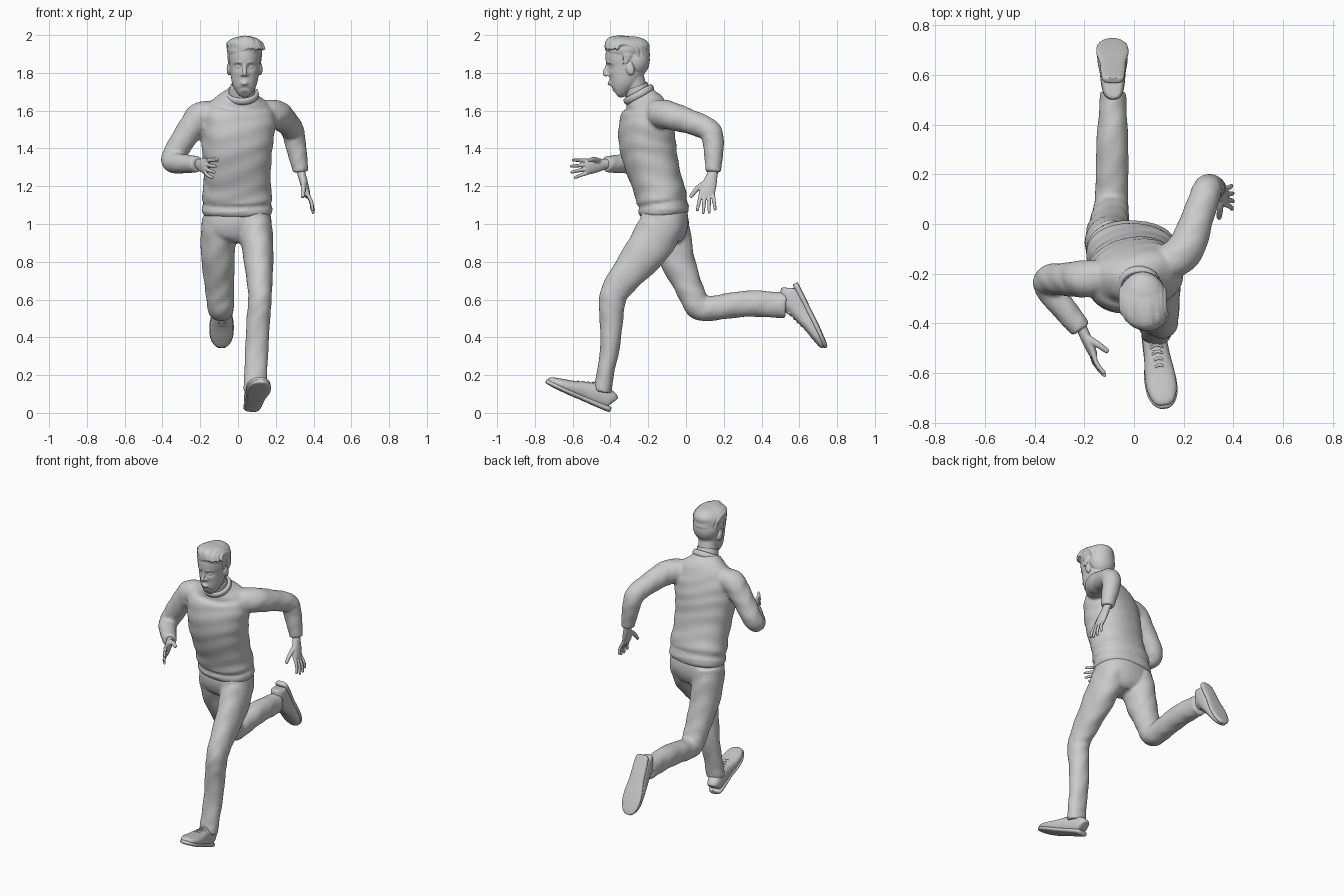
import bpy, bmesh, math, random
from mathutils import Vector, Matrix

random.seed(4)


def spline(pts, n):
    """Catmull-Rom resampling of (x, y, z, half width, half depth, yaw) points."""
    v = []
    for p in pts:
        p = list(p)
        if len(p) == 4:
            p.append(p[3])
        if len(p) == 5:
            p.append(0)
        v.append(Vector(p))
    P, out = [v[0]] + v + [v[-1]], []
    for i in range(len(v) - 1):
        a, b, c, d = P[i:i + 4]
        for k in range(n):
            t = k / n
            out.append(b + (c - a + (2 * a - 5 * b + 4 * c - d + (3 * (b - c) + d - a) * t) * t) * (t * 0.5))
    return out + [v[-1]]


def tube(bm, pts, ref=(1, 0, 0), n=5, seg=24, power=1.0, fold=0.0, freq=1.1):
    """Closed elliptical loft along a path; fold adds soft cloth wrinkles."""
    s = spline(pts, n)
    rings = []
    for i, p in enumerate(s):
        t = (s[min(i + 1, len(s) - 1)].xyz - s[max(i - 1, 0)].xyz).normalized()
        side = Matrix.Rotation(math.radians(p[5]), 3, 'Z') @ Vector(ref)
        side = (side - t * side.dot(t)).normalized()
        up = t.cross(side)
        ring = []
        for k in range(seg):
            a = 2 * math.pi * k / seg
            c, q = math.cos(a), math.sin(a)
            w = 1 + fold * math.sin(freq * i + 2.5 * math.sin(a * 2))
            c, q = (math.copysign(abs(u) ** power, u) * w for u in (c, q))
            ring.append(bm.verts.new(p.xyz + side * c * p[3] + up * q * p[4]))
        rings.append(ring)
    for r0, r1 in zip(rings, rings[1:]):
        for k in range(seg):
            j = (k + 1) % seg
            bm.faces.new((r0[k], r0[j], r1[j], r1[k]))
    bm.faces.new(rings[0][::-1])
    bm.faces.new(rings[-1])


def ball(bm, c, r, rot=0):
    m = Matrix.Translation(c) @ Matrix.Rotation(math.radians(rot), 4, 'X') @ Matrix.Diagonal((*r, 1))
    bmesh.ops.create_uvsphere(bm, u_segments=24, v_segments=14, radius=1, matrix=m)


def finish(name, bm, voxel=0, smooth=3):
    """Make the object; voxel fuses overlapping shells into one skin."""
    bmesh.ops.recalc_face_normals(bm, faces=bm.faces)
    me = bpy.data.meshes.new(name)
    bm.to_mesh(me)
    bm.free()
    for f in me.polygons:
        f.use_smooth = True
    ob = bpy.data.objects.new(name, me)
    bpy.context.collection.objects.link(ob)
    if voxel:
        m = ob.modifiers.new("fuse", 'REMESH')
        m.mode, m.voxel_size, m.use_smooth_shade = 'VOXEL', voxel, True
        m = ob.modifiers.new("soften", 'SMOOTH')
        m.factor, m.iterations = 0.5, smooth


# sweater: torso, hem band and both sleeves
bm = bmesh.new()
tube(bm, [(-.005, -.116, 1.045, .178, .122, -4), (-.005, -.118, 1.07, .188, .134, -4),
          (-.005, -.121, 1.095, .184, .131, -4), (-.005, -.124, 1.11, .178, .125, -3),
          (-.005, -.13, 1.14, .187, .135, -2), (-.005, -.15, 1.21, .178, .133, 2),
          (-.005, -.18, 1.31, .18, .14, 6), (-.005, -.2, 1.4, .187, .147, 9),
          (0, -.21, 1.48, .192, .145, 11), (.005, -.213, 1.56, .195, .13, 12),
          (.01, -.217, 1.62, .17, .108, 12), (.015, -.235, 1.663, .118, .086, 8),
          (.02, -.248, 1.69, .08, .072, 4)], power=.88, fold=.012, seg=40)
tube(bm, [(-.08, -.21, 1.575, .07), (-.19, -.22, 1.575, .075), (-.235, -.222, 1.525, .072),
          (-.285, -.223, 1.455, .066), (-.33, -.223, 1.38, .063), (-.35, -.24, 1.335, .058),
          (-.325, -.285, 1.322, .055), (-.265, -.36, 1.318, .049), (-.228, -.405, 1.317, .045),
          (-.213, -.425, 1.316, .042)], ref=(0, 1, 0), fold=.02)
tube(bm, [(.08, -.18, 1.58, .07), (.18, -.13, 1.583, .076), (.222, -.07, 1.57, .074),
          (.25, .01, 1.545, .066), (.278, .09, 1.515, .062), (.292, .132, 1.485, .06),
          (.303, .145, 1.43, .056), (.317, .146, 1.36, .05), (.328, .145, 1.3, .043),
          (.331, .144, 1.275, .042)], fold=.02)
finish("sweater", bm, .009, 4)

# crew neck band, tilted with the neck
bm = bmesh.new()
M = Matrix.Translation((.02, -.25, 1.685)) @ Matrix.Rotation(math.radians(29), 4, 'X')
R, N = [], 32
for i in range(N):
    a = 2 * math.pi * i / N
    R.append([bm.verts.new(M @ Vector(((.078 + .013 * math.cos(b)) * math.cos(a),
              (.076 + .013 * math.cos(b)) * math.sin(a), .02 * math.sin(b))))
              for b in (k * math.pi / 5 for k in range(10))])
for i in range(N):
    for k in range(10):
        r, q, j = R[i], R[(i + 1) % N], (k + 1) % 10
        bm.faces.new((r[k], q[k], q[j], r[j]))
finish("neck_band", bm)

# shirt collar
bm = bmesh.new()
tube(bm, [(.02, -.245, 1.67, .072, .07), (.022, -.257, 1.7, .07, .068), (.025, -.268, 1.73, .065, .066)])
finish("shirt_collar", bm)

# trousers: pelvis, planted left leg, trailing right leg
bm = bmesh.new()
tube(bm, [(-.005, -.115, 1.09, .165, .115), (-.005, -.112, 1.03, .178, .124), (-.005, -.11, .98, .175, .12),
          (0, -.11, .93, .13, .1), (0, -.11, .9, .07, .07)], power=.9, seg=36)
tube(bm, [(.085, -.12, 1.04, .088, .115), (.092, -.142, .97, .09, .118), (.105, -.205, .865, .083, .113),
          (.112, -.297, .75, .073, .092), (.116, -.372, .65, .064, .076), (.115, -.392, .58, .062, .07),
          (.108, -.395, .5, .062, .063), (.1, -.402, .35, .062, .052), (.094, -.425, .22, .061, .046),
          (.09, -.438, .14, .061, .048), (.089, -.442, .11, .06, .047)], power=.95, fold=.022)
tube(bm, [(-.1, -.1, 1.03, .088, .11), (-.105, -.085, .95, .092, .11), (-.106, -.05, .82, .089, .095),
          (-.1, .0, .7, .08, .077), (-.095, .035, .62, .075, .071), (-.092, .068, .562, .07, .07),
          (-.09, .13, .553, .066, .066), (-.088, .22, .566, .066, .067), (-.087, .34, .579, .064, .07),
          (-.085, .45, .574, .056, .069), (-.084, .53, .569, .053, .068)], power=.95, fold=.02)
finish("trousers", bm, .009, 4)


def shoe(name, heel, toe, up):
    t = (Vector(toe) - Vector(heel)).normalized()
    n = Vector(up)
    n = (n - t * n.dot(t)).normalized()
    side = n.cross(t)

    def at(s, w, h):
        return Vector(heel) + t * s + side * w + n * h

    def loft(bm, rows, **kw):
        tube(bm, [(*at(s, 0, h), w, d) for s, w, h, d in rows], ref=side, **kw)

    # upper with ankle opening
    bm = bmesh.new()
    loft(bm, [(.004, .028, .055, .035), (.02, .042, .06, .05), (.09, .049, .06, .058), (.16, .053, .053, .05),
              (.23, .061, .043, .038), (.3, .06, .036, .029), (.35, .042, .032, .02), (.367, .02, .03, .011)],
         power=.85)
    tube(bm, [(*at(.075, 0, .06), .044, .055), (*at(.07, 0, .1), .042, .052), (*at(.066, 0, .118), .04, .05)], ref=side)
    tube(bm, [(*at(.11, 0, .09), .03, .015), (*at(.13, 0, .12), .026, .009)], ref=side)
    finish(name + "_upper", bm, .006, 4)
    # sole
    bm = bmesh.new()
    loft(bm, [(-.002, .028, .015, .014), (.015, .044, .015, .016), (.09, .05, .015, .016), (.16, .053, .015, .015),
              (.24, .065, .015, .015), (.31, .062, .017, .014), (.355, .043, .02, .013), (.375, .018, .022, .01)],
         power=.7)
    finish(name + "_sole", bm, .005, 2)
    # laces
    bm = bmesh.new()
    for i in range(4):
        s, h = .135 + .026 * i, .112 - .009 * i
        for f in (-1, 1):
            tube(bm, [(*at(s - .012, f * -.034, h - .022), .005), (*at(s - .004, f * -.015, h - .002), .005),
                      (*at(s + .004, f * .015, h - .002), .005), (*at(s + .012, f * .034, h - .025), .005)],
                 ref=n, seg=8, n=3)
    finish(name + "_laces", bm)


shoe("left_shoe", (.07, -.408, .004), (.125, -.755, .152), (0, .385, .92))
shoe("right_shoe", (-.084, .592, .69), (-.088, .757, .36), (0, -.894, -.447))


def hand(name, wrist, knuckle, tip, spread, bend, thumb):
    W, K, T, S, B = (Vector(v) for v in (wrist, knuckle, tip, spread, bend))
    bm = bmesh.new()
    back = (W - K).normalized()
    tube(bm, [(*(W + back * .04), .027, .024), (*W, .027, .022), (*W.lerp(K, .5), .038, .021),
              (*K, .042, .017), (*(K - back * .012), .034, .011)], ref=S)
    for i, length in zip((1.5, .5, -.5, -1.5), (.93, 1.04, 1, .82)):
        a = K + S * i * .021 + back * .01
        e = a + (T - K) * length + S * i * .011
        tube(bm, [(*a, .0105), (*(a.lerp(e, .5) + B * .008), .0098), (*e.lerp(a, .08), .0082), (*e, .005)],
             ref=S, seg=10)
    th = [Vector(v) for v in thumb]
    tube(bm, [(*th[0], .017), (*th[1], .0135), (*th[2].lerp(th[1], .12), .0105), (*th[2], .006)], ref=B, seg=12)
    finish(name, bm, .0042, 2)


hand("left_hand", (.335, .142, 1.27), (.366, .108, 1.155), (.402, .104, 1.048), (0, -1, .08), (1, 0, 0),
     ((.348, .115, 1.225), (.346, .062, 1.19), (.342, .022, 1.14)))
hand("right_hand", (-.208, -.425, 1.318), (-.165, -.522, 1.303), (-.116, -.62, 1.288), (.1, 0, 1), (-1, -.3, 0),
     ((-.192, -.458, 1.33), (-.145, -.485, 1.342), (-.103, -.515, 1.338)))

# head: skull and jaw loft with eye sockets, then features fused on
bm = bmesh.new()
X = .035
tube(bm, [(X, -.372, 1.69, .026, .026), (X, -.358, 1.705, .045, .048), (X, -.341, 1.74, .064, .068),
          (X, -.326, 1.78, .073, .09), (X, -.316, 1.83, .079, .105), (X, -.314, 1.88, .085, .112),
          (X, -.312, 1.93, .082, .107), (X, -.31, 1.968, .058, .078), (X, -.31, 1.983, .03, .04)], seg=40)
for v in bm.verts:
    if v.co.y < -.33:
        for sx in (-1, 1):
            d = (Vector((v.co.x, v.co.z)) - Vector((X + sx * .034, 1.832))).length
            v.co.y += .016 * math.exp(-(d / .018) ** 2)
for sx in (-1, 1):
    ball(bm, (X + sx * .033, -.389, 1.832), (.013, .014, .01))             # eye
    ball(bm, (X + sx * .083, -.295, 1.82), (.012, .022, .034), 14)         # ear
    ball(bm, (X + sx * .012, -.413, 1.79), (.009, .012, .008))             # nostril
    tube(bm, [(X + sx * .01, -.417, 1.853, .007), (X + sx * .033, -.41, 1.858, .008),
              (X + sx * .056, -.386, 1.85, .006)], ref=(0, 0, 1), seg=10)   # brow
tube(bm, [(X, -.41, 1.86, .009), (X, -.42, 1.83, .009), (X, -.43, 1.8, .012), (X, -.42, 1.784, .009)], seg=12)
for z, r in ((1.751, .006), (1.741, .007)):                                # lips
    tube(bm, [(X - .025, -.394, 1.746, .003), (X, -.409, z, r), (X + .025, -.394, 1.746, .003)],
         ref=(0, 0, 1), seg=10)
tube(bm, [(.02, -.25, 1.67, .06), (.028, -.272, 1.74, .059), (X, -.29, 1.81, .062)])
finish("head", bm, .005, 3)

# hair: cap, nape and combed strands
bm = bmesh.new()
ball(bm, (X, -.308, 1.926), (.095, .118, .066), 8)
ball(bm, (X, -.263, 1.868), (.086, .072, .09))
for sx in (-1, 1):
    tube(bm, [(X + sx * .085, -.31, 1.9, .008, .025), (X + sx * .081, -.322, 1.845, .005, .014)])
for i in range(13):
    u = i / 6 - 1
    x, j = X + .085 * u, random.uniform(-.006, .006)
    h = math.sqrt(1 - .75 * u * u)
    tube(bm, [(x + .02, -.308 - .118 * h, 1.925 + j, .008), (x + .005, -.308 - .095 * h, 1.935 + .038 * h + j, .012),
              (x, -.31, 1.924 + .06 * h, .012), (x, -.308 + .085 * h, 1.91 + .045 * h, .011),
              (X + .08 * u, -.31 + .115 * h, 1.89, .007)], seg=10)
finish("hair", bm, .0055, 2)
